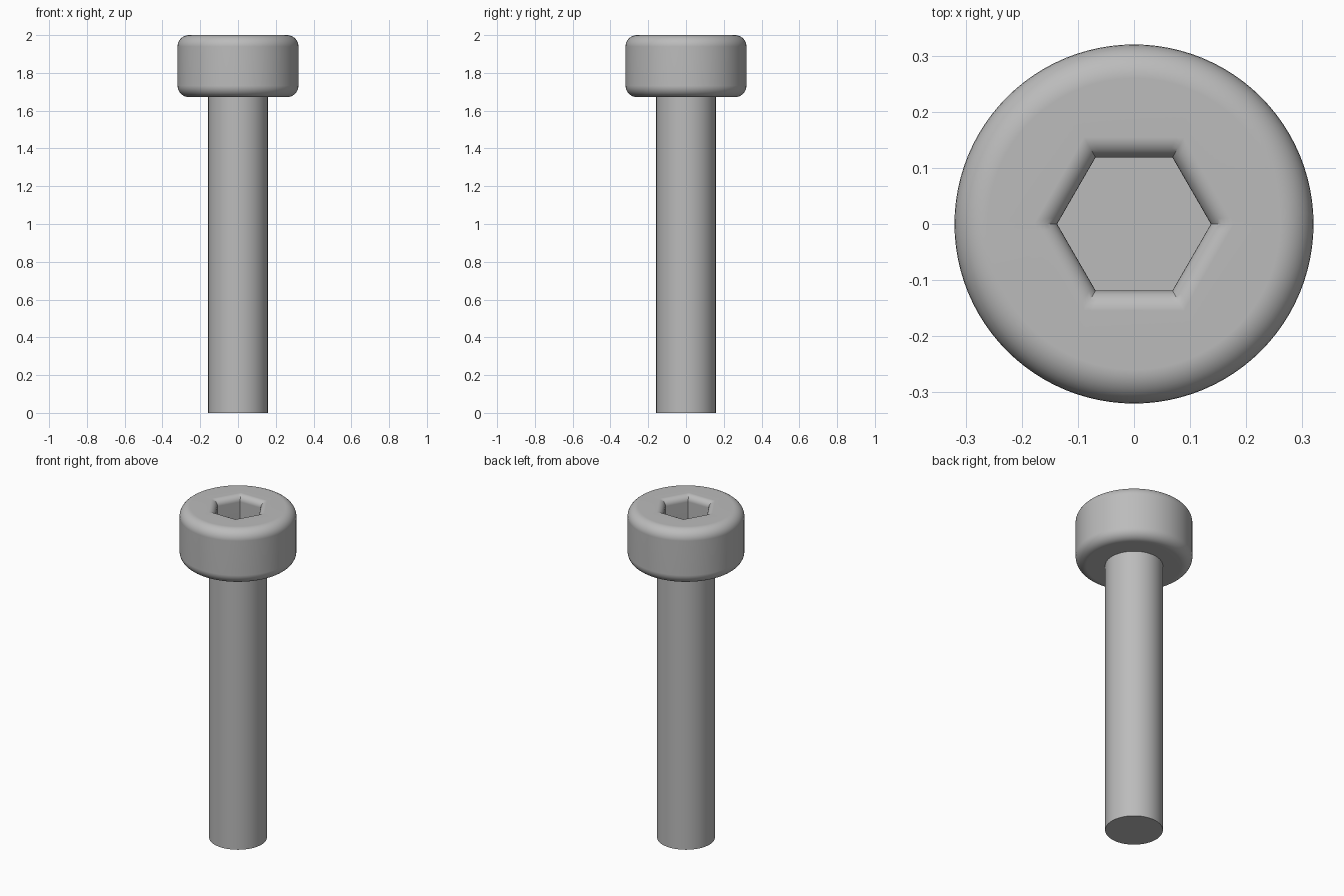
import bpy
import bmesh
from math import sin, cos, pi

cube = bpy.data.objects.get("Cube")
if cube:
    bpy.data.objects.remove(cube, do_unlink=True)

SIDES = 96
HEAD_R, SHAFT_R, HEX_R = 0.32, 0.158, 0.137
TOP, UNDERSIDE, FLOOR = 2.0, 1.672, 1.82
EDGE, LIP, STEPS = 0.06, 0.036, 8

steel = bpy.data.materials.new("steel grey")
steel.use_nodes = True
color = (0.5, 0.5, 0.5, 1)
steel.diffuse_color = color
steel.node_tree.nodes["Principled BSDF"].inputs["Base Color"].default_value = color


def ring(bm, radius, z, hexagonal=False):
    """Closed loop of vertices, circular or six-sided (radius to the corners)."""
    verts = []
    for i in range(SIDES):
        a = 2 * pi * i / SIDES
        r = radius
        if hexagonal:
            r *= cos(pi / 6) / cos(a % (pi / 3) - pi / 6)
        verts.append(bm.verts.new((r * cos(a), r * sin(a), z)))
    return verts


def loft(name, sections, cap_start=False, cap_end=False):
    """Skin a stack of (radius, z, hexagonal) sections."""
    bm = bmesh.new()
    rings = [ring(bm, *s) for s in sections]
    for lo, hi in zip(rings, rings[1:]):
        for i in range(SIDES):
            j = (i + 1) % SIDES
            bm.faces.new((lo[i], hi[i], hi[j], lo[j]))
    if cap_start:
        bm.faces.new(rings[0])
    if cap_end:
        bm.faces.new(reversed(rings[-1]))
    mesh = bpy.data.meshes.new(name)
    bm.to_mesh(mesh)
    bm.free()
    mesh.materials.append(steel)
    obj = bpy.data.objects.new(name, mesh)
    bpy.context.collection.objects.link(obj)
    bpy.ops.object.select_all(action="DESELECT")
    obj.select_set(True)
    bpy.context.view_layer.objects.active = obj
    bpy.ops.object.shade_smooth_by_angle(angle=pi / 6)
    weighted = obj.modifiers.new("flat_face_normals", "WEIGHTED_NORMAL")
    weighted.keep_sharp = True
    return obj


angles = [pi / 2 * k / STEPS for k in range(STEPS + 1)]

# Head: hex socket floor and walls, rounded socket lip, rounded rims, underside
socket = [(HEX_R, FLOOR, True)]
lip = [(HEX_R + LIP * (1 - cos(a)) / cos(pi / 6), TOP - LIP + LIP * sin(a), True)
       for a in angles]
top_rim = [(HEAD_R - EDGE + EDGE * sin(a), TOP - EDGE + EDGE * cos(a), False)
           for a in angles]
low_rim = [(HEAD_R - EDGE + EDGE * cos(a), UNDERSIDE + EDGE - EDGE * sin(a), False)
           for a in angles]
loft("head", socket + lip + top_rim + low_rim + [(SHAFT_R, UNDERSIDE, False)],
     cap_start=True)

# Plain cylindrical shaft
loft("shaft", [(SHAFT_R, UNDERSIDE, False), (SHAFT_R, 0, False)], cap_end=True)
